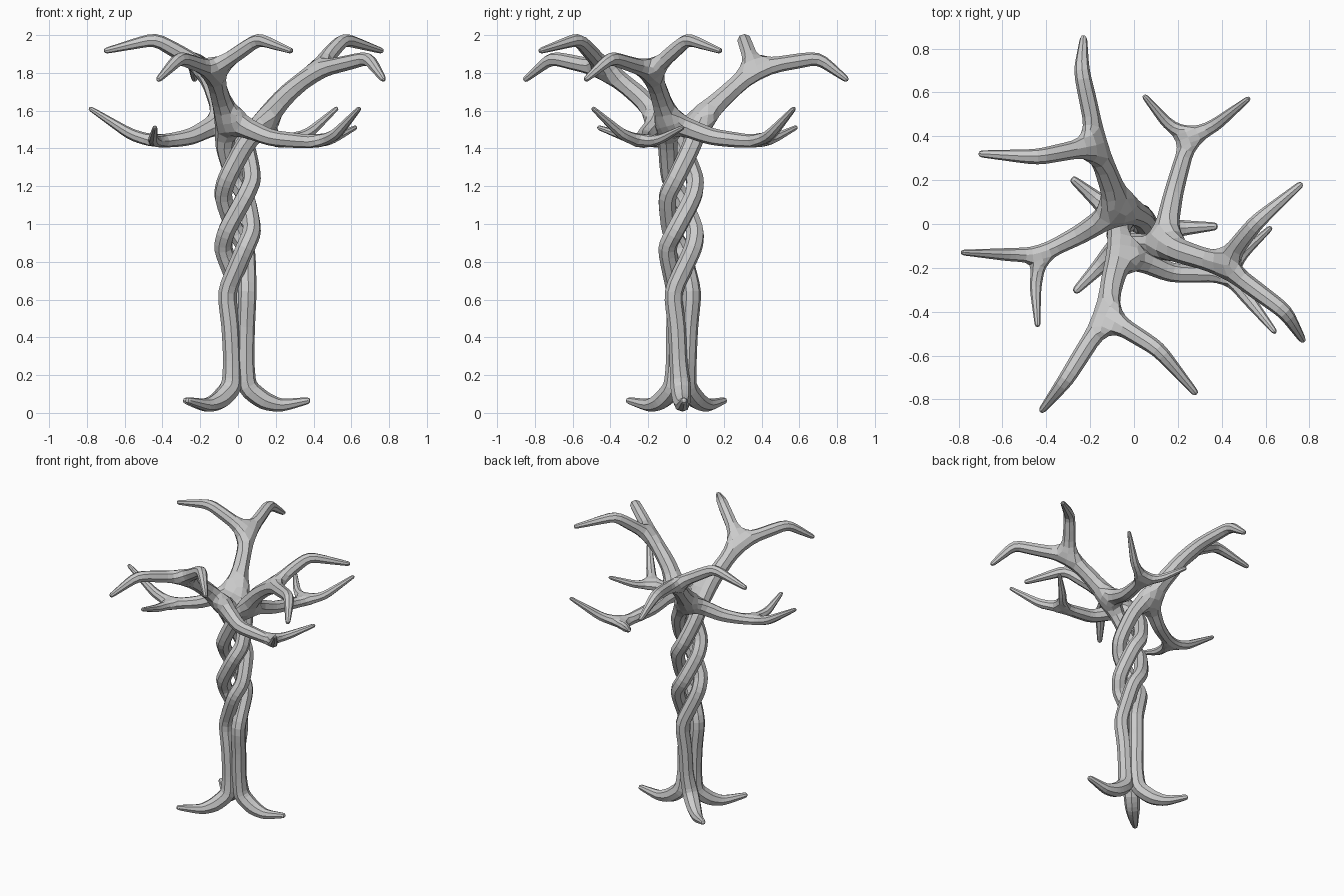
import bpy
from math import cos, sin, radians
from mathutils import Vector

if "Cube" in bpy.data.objects:
    bpy.data.objects.remove(bpy.data.objects["Cube"])

AXIS = (0.0, -0.03)


def polar(deg, r, z):
    a = radians(deg)
    return (AXIS[0] + r * cos(a), AXIS[1] + r * sin(a), z)


class Stem:
    """Branching path of points with radii, fleshed out by a skin."""
    def __init__(self):
        self.co, self.rad, self.edges = [], [], []

    def grow(self, start, points):
        # points are (xyz, radius); returns the index of the last one
        for p, r in points:
            self.co.append(p)
            self.rad.append(r)
            i = len(self.co) - 1
            if start is not None:
                self.edges.append((start, i))
            start = i
        return start

    def twig(self, start, path, r_mid, r_tip):
        # the tip is pushed out a little to offset the smoothing
        mid, tip = Vector(path[0]), Vector(path[1])
        tip += (tip - mid).normalized() * 0.013
        self.grow(start, [(mid, r_mid), (tip, r_tip)])

    def build(self, name):
        me = bpy.data.meshes.new(name)
        me.from_pydata(self.co, self.edges, [])
        ob = bpy.data.objects.new(name, me)
        bpy.context.collection.objects.link(ob)
        skin = ob.modifiers.new("Skin", 'SKIN')
        skin.branch_smoothing = 0.3
        if not me.skin_vertices:
            bpy.context.view_layer.objects.active = ob
            bpy.ops.mesh.customdata_skin_add()
        for v, r in zip(me.skin_vertices[0].data, self.rad):
            v.radius = (r, r)
        sub = ob.modifiers.new("Subdivision", 'SUBSURF')
        sub.levels = sub.render_levels = 1
        return ob


# Per strand: root angle, lower trunk angle, twist start angle, root reach,
# then limb points, fork twigs and the low side branch
strands = [
    dict(name="front_strand", root=226, base=222, twist=200, reach=0.395,
         node=(-0.06, -0.12, 1.56),
         limb=[(-0.10, -0.26, 1.69), (-0.13, -0.42, 1.815)],
         high=[(0.11, -0.57, 1.98), (0.28, -0.77, 1.917)],
         droop=[(-0.31, -0.71, 1.88), (-0.42, -0.85, 1.765)],
         side=[(0.17, -0.225, 1.455), (0.43, -0.23, 1.43)],
         long=[(0.52, -0.34, 1.475), (0.64, -0.49, 1.61)],
         short=[(0.50, -0.13, 1.45), (0.62, -0.02, 1.51)]),
    dict(name="back_strand", root=140, base=105, twist=80, reach=0.375,
         node=(-0.06, 0.07, 1.56),
         limb=[(-0.12, 0.22, 1.69), (-0.165, 0.36, 1.825)],
         high=[(-0.44, 0.305, 1.98), (-0.70, 0.32, 1.917)],
         droop=[(-0.24, 0.70, 1.88), (-0.23, 0.85, 1.765)],
         side=[(-0.25, -0.05, 1.46), (-0.43, -0.14, 1.43)],
         long=[(-0.57, -0.14, 1.475), (-0.78, -0.13, 1.61)],
         short=[(-0.45, -0.29, 1.45), (-0.44, -0.46, 1.51)]),
    dict(name="right_strand", root=3, base=345, twist=320, reach=0.385,
         node=(0.13, -0.105, 1.55),
         limb=[(0.26, -0.14, 1.69), (0.40, -0.185, 1.81)],
         high=[(0.56, 0.01, 1.98), (0.76, 0.18, 1.917)],
         droop=[(0.69, -0.40, 1.88), (0.77, -0.53, 1.765)],
         side=[(0.18, 0.14, 1.46), (0.25, 0.39, 1.43)],
         long=[(0.37, 0.45, 1.475), (0.52, 0.57, 1.61)],
         short=[(0.15, 0.46, 1.45), (0.05, 0.58, 1.51)]),
]

for s in strands:
    st = Stem()
    # root curling out of the trunk foot
    pts = [(polar(s["root"], r, z), w) for r, z, w in
           ((s["reach"], 0.068, 0.018), (0.23, 0.038, 0.038),
            (0.14, 0.062, 0.054), (0.045, 0.135, 0.060))]
    # straight lower trunk
    pts += [(polar(s["base"], 0.040, 0.27), 0.051),
            (polar(s["base"] - 8, 0.046, 0.46), 0.052)]
    # twisted upper trunk: a third of a turn from each ring to the next
    pts.append((polar(s["twist"], 0.066, 0.64), 0.053))
    for ring, z in ((1, 0.92), (2, 1.19)):
        for side in (-1, 1):
            pts.append((polar(s["twist"] + 120 * ring + 22 * side, 0.084,
                              z + 0.045 * side), 0.053))
    pts.append((polar(s["twist"] + 338, 0.076, 1.42), 0.055))
    pts.append((s["node"], 0.068))
    node = st.grow(None, pts)
    # high limb with two drooping twigs
    fork = st.grow(node, list(zip(s["limb"], (0.058, 0.050))))
    st.twig(fork, s["high"], 0.040, 0.016)
    st.twig(fork, s["droop"], 0.040, 0.016)
    # low side branch with two rising twigs
    low = st.grow(node, list(zip(s["side"], (0.048, 0.039))))
    st.twig(low, s["long"], 0.033, 0.013)
    st.twig(low, s["short"], 0.029, 0.013)
    st.build(s["name"])
